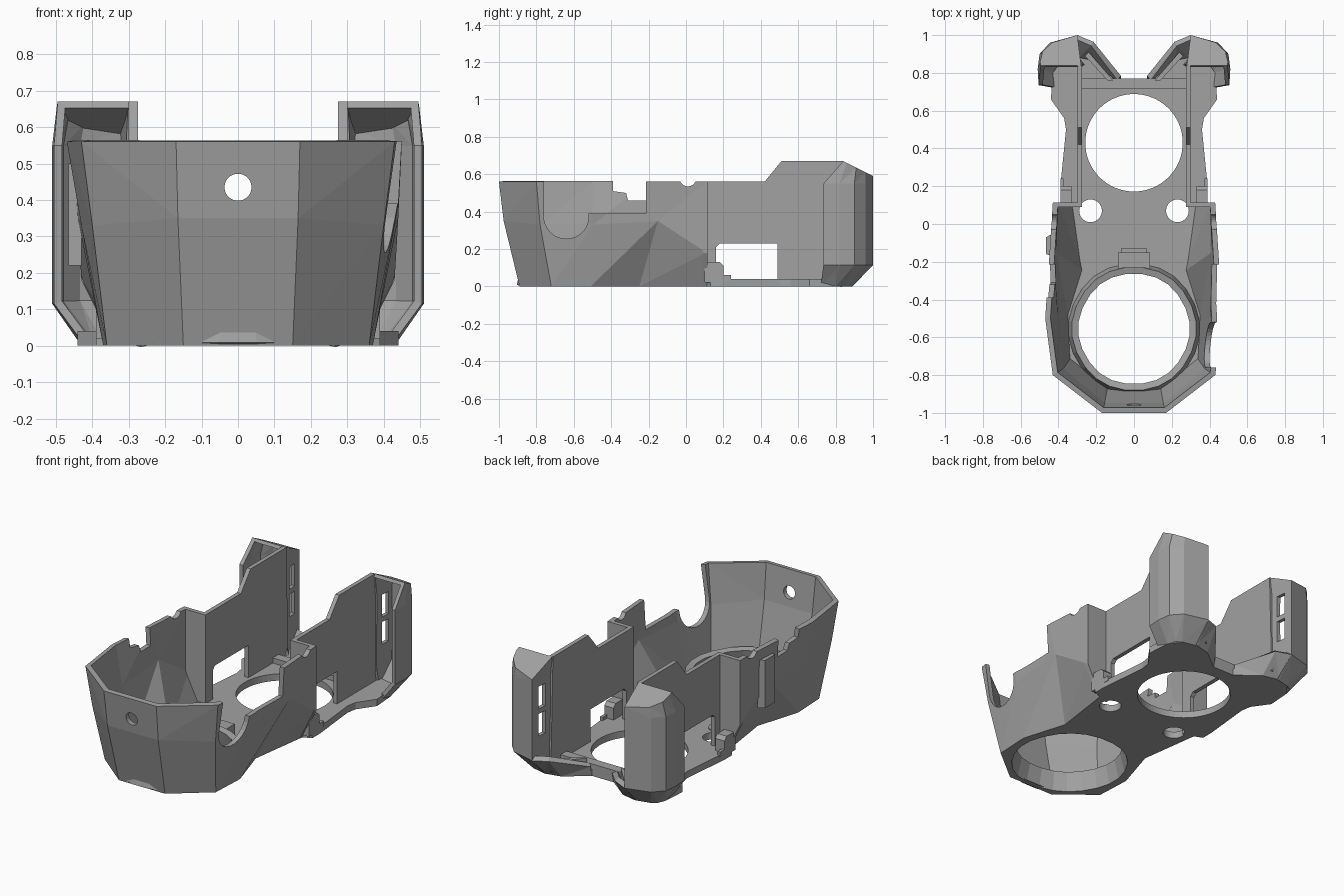
import bpy, bmesh, math
from mathutils import Vector

if "Cube" in bpy.data.objects:
    bpy.data.objects.remove(bpy.data.objects["Cube"], do_unlink=True)

grey = bpy.data.materials.new("matte_grey")
grey.use_nodes = True
colour = (0.36, 0.36, 0.36, 1)
grey.diffuse_color = colour
grey.node_tree.nodes["Principled BSDF"].inputs["Base Color"].default_value = colour


def make(name, bm):
    mesh = bpy.data.meshes.new(name)
    bm.to_mesh(mesh)
    bm.free()
    mesh.materials.append(grey)
    ob = bpy.data.objects.new(name, mesh)
    bpy.context.collection.objects.link(ob)
    return ob


def apply(ob, kind, **settings):
    mod = ob.modifiers.new(kind.lower(), kind)
    for key, value in settings.items():
        setattr(mod, key, value)
    bpy.context.view_layer.objects.active = ob
    bpy.ops.object.modifier_apply(modifier=mod.name)


def prism(name, pts, a, b, axis="z"):
    """Extrude an outline along one axis."""
    place = {"z": lambda u, v, w: (u, v, w), "x": lambda u, v, w: (w, u, v),
             "y": lambda u, v, w: (u, w, v)}[axis]
    bm = bmesh.new()
    low = [bm.verts.new(place(u, v, a)) for u, v in pts]
    high = [bm.verts.new(place(u, v, b)) for u, v in pts]
    bm.faces.new(low)
    bm.faces.new(high)
    for i in range(len(pts)):
        j = (i + 1) % len(pts)
        bm.faces.new((low[i], low[j], high[j], high[i]))
    bmesh.ops.recalc_face_normals(bm, faces=bm.faces)
    return make(name, bm)


def box(name, x0, x1, y0, y1, z0, z1):
    return prism(name, [(x0, y0), (x1, y0), (x1, y1), (x0, y1)], z0, z1)


def circle(u, v, r, n=48):
    return [(u + r * math.cos(math.tau * i / n), v + r * math.sin(math.tau * i / n))
            for i in range(n)]


def skin(name, rings, thick, closed=False, offset=-1):
    """Faceted wall through stacked rings, thickened to one side."""
    bm = bmesh.new()
    rows = [[bm.verts.new(p) for p in ring] for ring in rings]
    n = len(rows[0])
    for a, b in zip(rows, rows[1:]):
        for i in range(n if closed else n - 1):
            j = (i + 1) % n
            if a[i].co.x + a[j].co.x > 0:
                bm.faces.new((a[i], a[j], b[j]))
                bm.faces.new((a[i], b[j], b[i]))
            else:
                bm.faces.new((a[i], a[j], b[i]))
                bm.faces.new((a[j], b[j], b[i]))
    ob = make(name, bm)
    apply(ob, "SOLIDIFY", thickness=thick, offset=offset, use_even_offset=True)
    return ob


def cut(ob, cutter):
    apply(ob, "BOOLEAN", object=cutter, operation="DIFFERENCE", solver="EXACT")
    bpy.data.objects.remove(cutter, do_unlink=True)


def mirrored(ob, name):
    bm = bmesh.new()
    bm.from_mesh(ob.data)
    for v in bm.verts:
        v.co.x *= -1
    bmesh.ops.reverse_faces(bm, faces=bm.faces)
    return make(name, bm)


def pair(ob, name):
    ob.name = "left_" + name
    return mirrored(ob, "right_" + name)


def both(half):
    return [(-p[0],) + tuple(p[1:]) for p in reversed(half)] + list(half)


def rounded(pts, times):
    for _ in range(times):
        new = []
        for i, p in enumerate(pts):
            p, q = Vector(p), Vector(pts[(i + 1) % len(pts)])
            new += [p.lerp(q, 0.25), p.lerp(q, 0.75)]
        pts = new
    return [tuple(p) for p in pts]


# Faceted front shell
foot = [(.15, -.89), (.36, -.72), (.37, -.51), (.29, -.25), (.34, .11)]
waist = [(.165, -.975, .35), (.40, -.78, .33), (.43, -.5, .33), (.44, -.15, .35), (.43, .11, .18)]
rim = [(.17, -1), (.43, -.8), (.47, -.5), (.45, -.2), (.43, .11)]
shell = skin("front_shell", [both([(x, y, 0) for x, y in foot]), both(waist),
                             both([(x, y, .56) for x, y in rim])], .028)
cut(shell, prism("front_hole", circle(0, .435, .037), -1.1, -.8, "y"))
cut(shell, prism("side_scoop", [(-.76, .7), (-.76, .38)]
                 + [(-.64 + .12 * math.cos(t), .375 + .12 * math.sin(t))
                    for t in [math.pi * (1 + i / 16) for i in range(1, 16)]]
                 + [(-.52, .39), (-.215, .39), (-.215, .7)], .3, .6, "x"))
cut(shell, prism("side_step", [(-.39, .7), (-.39, .51), (-.32, .5), (-.31, .46), (-.215, .46),
                               (-.215, .7)], -.6, -.3, "x"))
cut(shell, prism("rim_dip", circle(.01, .58, .045, 24), -.6, .6, "x"))

# Floor with its openings
hexagon = [(.335, -.555), (.17, -.265), (-.17, -.265), (-.335, -.555), (-.17, -.845), (.17, -.845)]


def hex_ring(scale, times=2):
    return rounded([(x * scale, -.555 + (y + .555) * scale) for x, y in hexagon], times)


tail = [(.39, .13), (.39, .2), (.36, .5), (.37, .56), (.44, .66), (.43, .8), (.38, .87),
        (.29, .89), (.2, .87), (.07, .77)]
floor = prism("floor", both(foot + tail), 0, .04)
cut(floor, prism("hex_opening", hex_ring(1.09), -.1, .1))
cut(floor, prism("round_opening", circle(0, .43, .258, 64), -.1, .1))
for side in (-1, 1):
    cut(floor, prism("screw_hole", circle(side * .23, .07, .06), -.1, .1))
    prism("floor_boss", circle(side * .185, -.04, .055), .035, .047)

# Tapered collar around the front opening
skin("opening_collar", [[(x, y, 0) for x, y in hex_ring(1.09)],
                        [(x, y, .11) for x, y in hex_ring(1)]], .035, closed=True, offset=1)
box("center_tab", -.085, .085, -.25, -.15, .03, .11)
box("center_tab_ledge", -.07, .07, -.15, -.13, .03, .07)
box("rear_crossbar", -.28, .28, .715, .77, .03, .07)

# Tall side walls with windows
wall = prism("wall", [(.1, .01), (.1, .56), (.42, .56), (.51, .67), (.84, .67), (.86, .01)],
             .275, .3, "x")
cut(wall, prism("window", [(.16, .04), (.16, .21), (.18, .23), (.49, .23), (.49, .04)],
                .2, .4, "x"))
pair(wall, "side_wall")
pair(prism("panel", [(.275, 0), (.34, 0), (.43, .18), (.43, .56), (.275, .56)], .09, .115, "y"),
     "shell_end_panel")
step = prism("step", [(.1, .02), (.1, .13), (.18, .13), (.2, .11), (.2, .02)], .33, .39, "x")
pair(step, "end_step")
pair(box("rail", .372, .39, .2, .24, .03, .06), "rail_stop")
prism("side_nub", [(-.43, -.17), (-.465, -.16), (-.465, -.07), (-.43, -.05)], .22, .5)


# Hollow rear wings with sloped caps
def top_z(y):
    return .67 - max(0, y - .84) * .5


plan = [(.505, .735), (.51, .82), (.50, .9), (.445, .96), (.30, 1.0), (.285, .85)]
base = [(.42, .72), (.43, .8), (.41, .85), (.38, .87), (.29, .89), (.25, .84)]
crown = [(.495, .84), (.497, .86), (.485, .91), (.435, .96), (.30, 1.0), (.28, .84)]
wing = skin("wing", [[(x, y, 0) for x, y in base], [(x, y, .115) for x, y in plan],
                     [(x, y, .55) for x, y in plan],
                     [(x, y, top_z(y)) for x, y in crown]], .022)
for low in (.24, .4):
    cut(wing, box("slot", .2, .36, .89, .945, low, low + .13))
pair(wing, "rear_wing")

bm = bmesh.new()
bm.faces.new([bm.verts.new((x, y, top_z(y))) for x, y in crown])
bmesh.ops.triangulate(bm, faces=bm.faces)
cap = make("cap", bm)
apply(cap, "SOLIDIFY", thickness=.02, offset=-1)
pair(cap, "wing_cap")

# Low braces joining the wings to the floor
brace = skin("brace", [[(.30, .89, 0), (.2, .87, 0), (.07, .77, 0)],
                       [(.30, 1.0, .115), (.215, .965, .12), (.07, .785, .06)]], .03)
pair(brace, "wing_brace")
pair(prism("rib", [(.11, .76), (.14, .76), (.26, .89), (.24, .91)], .03, .09), "brace_rib")
